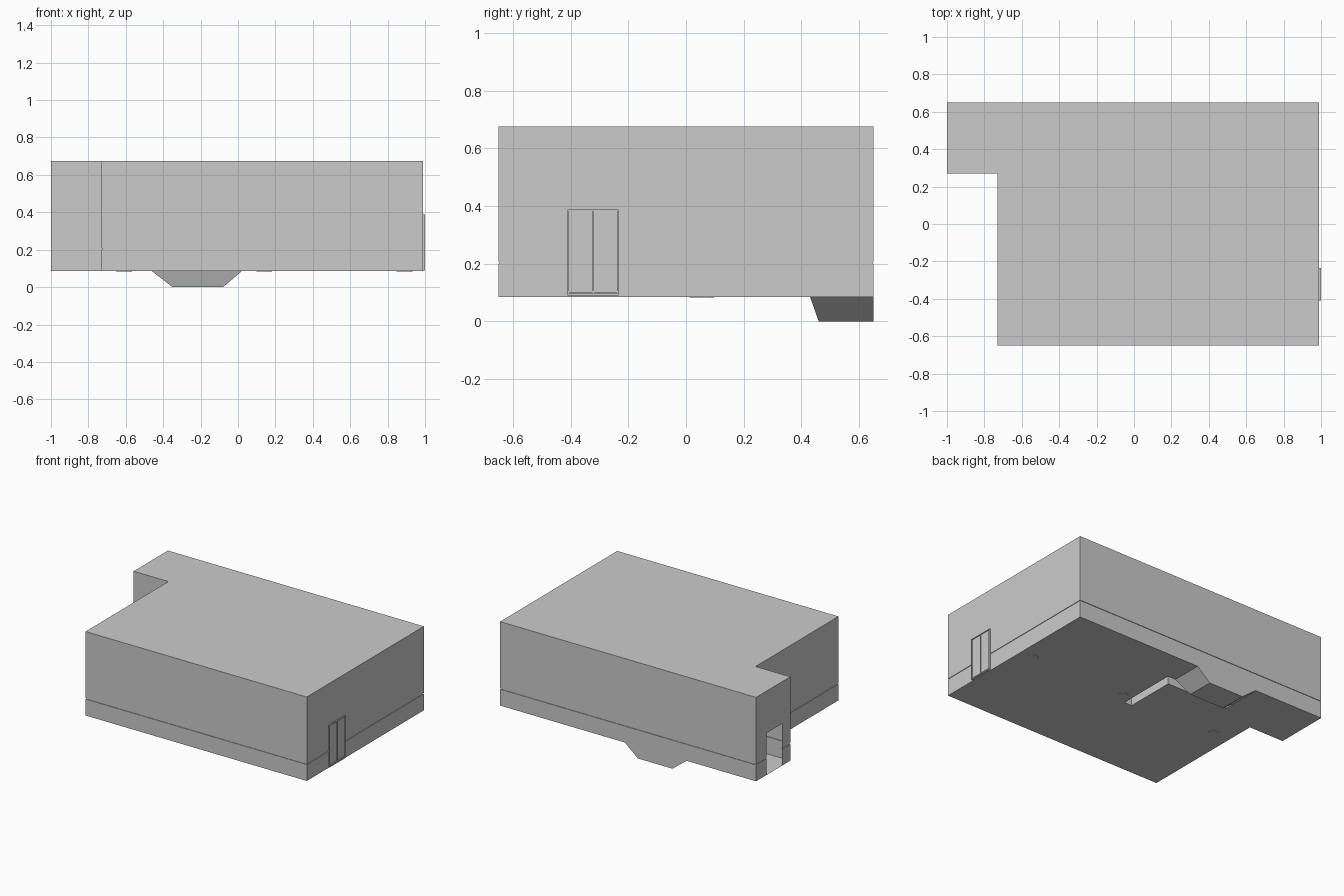
import bpy, bmesh
from mathutils import Vector

if "Cube" in bpy.data.objects:
    bpy.data.objects.remove(bpy.data.objects["Cube"])

FLOOR, TOP = 0.085, 0.675
# L-shaped room outline, counter-clockwise
OUTLINE = [(-0.73, -0.65), (0.99, -0.65), (0.99, 0.65),
           (-1.0, 0.65), (-1.0, 0.27), (-0.73, 0.27)]


def finish(bm, name):
    mesh = bpy.data.meshes.new(name)
    bmesh.ops.remove_doubles(bm, verts=bm.verts, dist=1e-5)
    bm.to_mesh(mesh)
    bm.free()
    obj = bpy.data.objects.new(name, mesh)
    bpy.context.collection.objects.link(obj)
    return obj


def quad(bm, *pts):
    return bm.faces.new([bm.verts.new(p) for p in pts])


def add_box(bm, x, y, z):
    geom = bmesh.ops.create_cube(bm, size=1)
    for v in geom["verts"]:
        v.co = Vector(((x[0], x[1])[v.co.x > 0], (y[0], y[1])[v.co.y > 0],
                       (z[0], z[1])[v.co.z > 0]))


def inset(d):
    """Outline moved inward by d (axis-aligned corners)."""
    out = []
    for i, p in enumerate(OUTLINE):
        a, b, c = Vector(OUTLINE[i - 1]), Vector(p), Vector(OUTLINE[(i + 1) % 6])
        e, f = (b - a).normalized(), (c - b).normalized()
        out.append(b + d * (Vector((-e.y, e.x)) + Vector((-f.y, f.x))))
    return out


# Walls with a thin groove running all round
bm = bmesh.new()
rings = [[bm.verts.new((p.x, p.y, z)) for p in inset(d)] for z, d in
         [(FLOOR, 0), (0.2, 0), (0.2, 0.004), (0.208, 0.004), (0.208, 0), (TOP, 0)]]
for low, high in zip(rings, rings[1:]):
    for i in range(6):
        j = (i + 1) % 6
        bm.faces.new((low[i], low[j], high[j], high[i]))

# Open doorway cut in the left wall
def left_faces():
    return [f for f in bm.faces if f.calc_center_median().x < -0.99]

for co, no in [((0, 0.36, 0), (0, 1, 0)), ((0, 0.535, 0), (0, 1, 0)),
               ((0, 0, 0.38), (0, 0, 1))]:
    fs = left_faces()
    geom = fs + list({e for f in fs for e in f.edges}) + list({v for f in fs for v in f.verts})
    bmesh.ops.bisect_plane(bm, geom=geom, plane_co=co, plane_no=no)
gone = [f for f in left_faces() if 0.36 < f.calc_center_median().y < 0.535
        and f.calc_center_median().z < 0.38]
bmesh.ops.delete(bm, geom=gone, context='FACES')
finish(bm, "walls")

# Flat roof
bm = bmesh.new()
bm.faces.new([bm.verts.new((x, y, TOP)) for x, y in OUTLINE])
finish(bm, "roof")

# Floor as cells, leaving out the notch, the pit and the partition footprint
holes = [(-1.0, -0.73, -0.65, 0.27), (-0.46, 0.02, 0.43, 0.65),
         (0.02, 0.08, 0.0, 0.43), (-0.46, 0.02, 0.36, 0.43)]
xs = [-1.0, -0.73, -0.46, 0.02, 0.08, 0.99]
ys = [-0.65, 0.0, 0.27, 0.36, 0.43, 0.65]
bm = bmesh.new()
for x0, x1 in zip(xs, xs[1:]):
    for y0, y1 in zip(ys, ys[1:]):
        cx, cy = (x0 + x1) / 2, (y0 + y1) / 2
        if not any(a < cx < b and c < cy < d for a, b, c, d in holes):
            quad(bm, (x0, y1, FLOOR), (x1, y1, FLOOR), (x1, y0, FLOOR), (x0, y0, FLOOR))
finish(bm, "floor")

# Sunken pit with sloping sides at the back
bm = bmesh.new()
upper = [(-0.46, 0.65, FLOOR), (-0.46, 0.43, FLOOR), (0.02, 0.43, FLOOR), (0.02, 0.65, FLOOR)]
lower = [(-0.35, 0.65, 0), (-0.35, 0.46, 0), (-0.08, 0.46, 0), (-0.08, 0.65, 0)]
for i in range(4):
    j = (i + 1) % 4
    quad(bm, upper[i], lower[i], lower[j], upper[j])
quad(bm, *lower)
bmesh.ops.recalc_face_normals(bm, faces=bm.faces)
finish(bm, "pit")

# Low hollow partition around the pit, open underneath
path = [(-0.46, 0.43), (-0.46, 0.36), (0.02, 0.36), (0.02, 0.0), (0.08, 0.0), (0.08, 0.43)]
bm = bmesh.new()
for (ax, ay), (bx, by) in zip(path, path[1:] + path[:1]):
    quad(bm, (ax, ay, FLOOR), (bx, by, FLOOR), (bx, by, 0.2), (ax, ay, 0.2))
bm.faces.new([bm.verts.new((x, y, 0.2)) for x, y in path])
finish(bm, "partition")

# Row of three columns, just showing below the floor
for i in range(3):
    bpy.ops.mesh.primitive_cylinder_add(vertices=12, radius=0.042, depth=TOP - FLOOR,
                                        location=(0.89 - 0.75 * i, 0.055, (TOP + FLOOR) / 2 - 0.002))
    bpy.context.object.name = f"column_{i + 1}"

# Double door on the right wall: two leaves and a raised frame
bm = bmesh.new()
for y in [(-0.405, -0.325), (-0.319, -0.239)]:
    add_box(bm, (0.98, 0.994), y, (0.105, 0.382))
finish(bm, "door_leaves")
bm = bmesh.new()
for y in [(-0.41, -0.405), (-0.325, -0.319), (-0.239, -0.234)]:
    add_box(bm, (0.98, 1.0), y, (0.09, 0.387))
for z in [(0.382, 0.387), (0.09, 0.096), (0.099, 0.105)]:
    add_box(bm, (0.98, 0.999), (-0.409, -0.235), z)
finish(bm, "door_frame")
